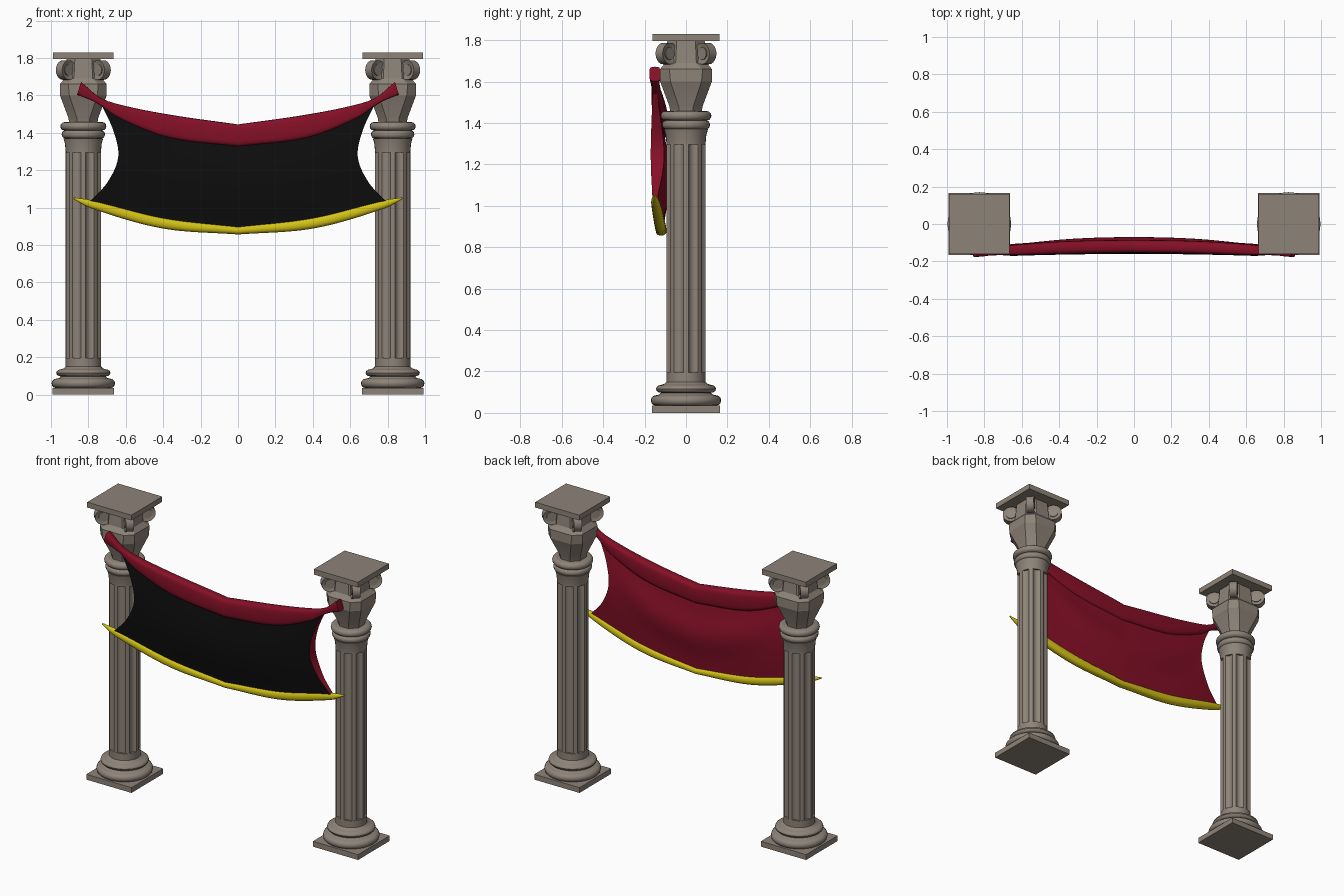
import bpy, bmesh
from math import sin, cos, pi, radians, sqrt
from mathutils import Vector

cube = bpy.data.objects.get("Cube")
if cube:
    bpy.data.objects.remove(cube, do_unlink=True)


def material(name, rgb):
    m = bpy.data.materials.new(name)
    m.use_nodes = True
    m.diffuse_color = (*rgb, 1)
    bsdf = next(n for n in m.node_tree.nodes if n.type == 'BSDF_PRINCIPLED')
    bsdf.inputs["Base Color"].default_value = (*rgb, 1)
    return m


STONE = material("stone", (0.27, 0.23, 0.19))
RED = material("red cloth", (0.24, 0.005, 0.02))
BLACK = material("black cloth", (0.004, 0.004, 0.004))
YELLOW = material("yellow trim", (0.66, 0.54, 0.008))


def loft(name, rings, mats, caps=True, angle=35, rule=None):
    """Skin a list of closed rings that share one point count."""
    bm = bmesh.new()
    rows = [[bm.verts.new(p) for p in ring] for ring in rings]
    n = len(rows[0])
    for a, b in zip(rows, rows[1:]):
        for i in range(n):
            j = (i + 1) % n
            bm.faces.new((a[i], a[j], b[j], b[i]))
    if caps:
        bm.faces.new(rows[0][::-1])
        bm.faces.new(rows[-1])
    bmesh.ops.remove_doubles(bm, verts=bm.verts, dist=1e-5)
    bmesh.ops.recalc_face_normals(bm, faces=bm.faces)
    if rule:
        for f in bm.faces:
            f.material_index = rule(f)
    mesh = bpy.data.meshes.new(name)
    bm.to_mesh(mesh)
    bm.free()
    for m in mats:
        mesh.materials.append(m)
    ob = bpy.data.objects.new(name, mesh)
    bpy.context.collection.objects.link(ob)
    bpy.ops.object.select_all(action='DESELECT')
    ob.select_set(True)
    bpy.context.view_layer.objects.active = ob
    bpy.ops.object.shade_smooth_by_angle(angle=radians(angle))
    return ob


def circle(cx, r, z, n=32):
    return [(cx + r * cos(2 * pi * i / n), r * sin(2 * pi * i / n), z) for i in range(n)]


def octagon(cx, half, flat, z):
    """Square with chamfered corners."""
    pts = [(half, -flat), (half, flat), (flat, half), (-flat, half),
           (-half, flat), (-half, -flat), (-flat, -half), (flat, -half)]
    return [(cx + x, y, z) for x, y in pts]


def square(cx, h, z):
    return [(cx + x, y, z) for x, y in ((h, -h), (h, h), (-h, h), (-h, -h))]


def bead(r, z0, z1, depth=0.025, steps=6):
    """Half-round moulding profile."""
    return [(r - depth + depth * sin(pi * i / steps),
             (z0 + z1) / 2 - (z1 - z0) / 2 * cos(pi * i / steps)) for i in range(steps + 1)]


def fluted(cx, z, n=96):
    ring = []
    for i in range(n):
        a = 2 * pi * i / n
        d = abs((a / (pi / 4)) % 1 - 0.5)          # distance from a flute centre
        r = 0.094 - 0.014 * sqrt(max(0, 1 - (d / 0.28) ** 2))
        ring.append((cx + r * cos(a), r * sin(a), z))
    return ring


BASE = bead(0.17, 0.035, 0.085) + [(0.13, 0.088), (0.12, 0.097)] + \
    bead(0.145, 0.097, 0.135) + [(0.105, 0.14), (0.095, 0.15), (0.095, 0.195)]
NECK = [(0.094, 1.295), (0.098, 1.34), (0.106, 1.37)] + \
    bead(0.116, 1.37, 1.412, 0.018) + bead(0.123, 1.412, 1.457, 0.022)


def column(side, cx):
    def lathe(part, profile):
        loft(f"{side}_{part}", [circle(cx, r, z) for r, z in profile], [STONE])

    loft(f"{side}_plinth", [square(cx, 0.165, z) for z in (0, 0.035)], [STONE])
    lathe("base_mouldings", BASE)
    loft(f"{side}_shaft", [fluted(cx, z) for z in (0.19, 1.3)], [STONE], angle=30)
    lathe("neck_mouldings", NECK)
    # Faceted bell of the capital
    bell = ((0.075, 0.031, 1.45), (0.08, 0.035, 1.48), (0.125, 0.075, 1.6),
            (0.125, 0.08, 1.66), (0.1, 0.05, 1.69), (0.09, 0.045, 1.8))
    loft(f"{side}_capital_bell", [octagon(cx, *s) for s in bell], [STONE], angle=20)
    loft(f"{side}_abacus", [square(cx, 0.161, z) for z in (1.795, 1.83)], [STONE])
    # Corner scrolls
    for k in range(4):
        a = pi / 4 + k * pi / 2
        out, tan = Vector((cos(a), sin(a), 0)), Vector((-sin(a), cos(a), 0))
        mid = Vector((cx, 0, 1.735)) + out * 0.132
        rings = [[mid + tan * t + out * (r * cos(i * pi / 10)) + Vector((0, 0, r * sin(i * pi / 10)))
                  for i in range(20)]
                 for t, r in ((-0.024, 0.03), (-0.018, 0.03), (-0.024, 0.052), (0.024, 0.052),
                              (0.018, 0.03), (0.024, 0.03))]
        loft(f"{side}_scroll_{k + 1}", rings, [STONE])


for side, cx in (("right", -0.827), ("left", 0.827)):
    column(side, cx)


def smooth(points, t):
    """Smooth curve through rows of (t, value, ...)."""
    n = len(points)

    def slope(i, c):
        a, b = points[max(i - 1, 0)], points[min(i + 1, n - 1)]
        return (b[c] - a[c]) / (b[0] - a[0])
    i = max(k for k in range(n - 1) if k == 0 or points[k][0] <= t)
    p, q = points[i], points[i + 1]
    h = q[0] - p[0]
    s = (t - p[0]) / h
    return [(2 * s**3 - 3 * s**2 + 1) * p[c] + (s**3 - 2 * s**2 + s) * h * slope(i, c)
            + (3 * s**2 - 2 * s**3) * q[c] + (s**3 - s**2) * h * slope(i + 1, c)
            for c in range(1, len(p))]


# Rows: distance from the middle, height, half height, half depth
TOP = [(0, 1.385, 0.059, 0.034), (0.36, 1.433, 0.062, 0.034), (0.63, 1.513, 0.036, 0.028),
       (0.75, 1.575, 0.017, 0.02), (0.85, 1.637, 0.036, 0.027)]
HEM = [(0, 0.877, 0.021, 0.026), (0.4, 0.917, 0.029, 0.026),
       (0.78, 1.017, 0.022, 0.02), (0.885, 1.052, 0.003, 0.004)]
# Half width of the cloth by height fraction
WIDTH = [(0, 0.8), (0.25, 0.7), (0.55, 0.64), (0.8, 0.67), (1, 0.74)]


def mid_y(x):
    return -0.12 - 0.03 * min(1, abs(x) / 0.8) ** 2


def tube(name, path, mat, power, steps=48, n=20):
    end, rings = path[-1][0], []
    for s in range(steps + 1):
        x = end * (2 * s / steps - 1)
        z, h, d = smooth(path, abs(x))
        e = 0.01
        dz = smooth(path, min(abs(x + e), end))[0] - smooth(path, min(abs(x - e), end))[0]
        nrm = Vector((-dz, 0, 2 * e)).normalized()
        ring = []
        for i in range(n):
            c, v = cos(2 * pi * i / n), sin(2 * pi * i / n)
            c, v = (abs(w) ** power * (1 if w > 0 else -1) for w in (c, v))
            ring.append(Vector((x, mid_y(x) + d * c, z)) + nrm * h * v)
        rings.append(ring)
    loft(name, rings, [mat], angle=60)


tube("top_roll", TOP, RED, 0.55)
tube("bottom_trim", HEM, YELLOW, 0.9)


def cloth_point(u, v, face):
    """face: -1 front, 1 back, 0 the middle of the side edge."""
    x = u * smooth(WIDTH, v)[0]
    lo, hi = smooth(HEM, abs(x))[0], smooth(TOP, abs(x))[0]
    belly = sin(pi * v) ** 1.4
    y = mid_y(u * 0.8)
    if face < 0:
        y -= 0.012 + belly * 0.028 * (1 - 0.7 * u * u)
    else:
        swag = 0.006 * sin(3 * pi * (v + 0.35 * (1 - u * u))) * belly * (1 - u**4)
        y += face * (0.012 + 0.032 * belly + swag)
    return (x, y, lo + (hi - lo) * v)


# Hanging cloth: black front, red back and side edges
ROWS, COLS = 24, 48
rings = []
for s in range(-1, COLS + 2):
    u = max(-1, min(1, 2 * s / COLS - 1))
    edge = s < 0 or s > COLS
    rings.append([cloth_point(u, i / ROWS, 0 if edge else -1) for i in range(ROWS + 1)] +
                 [cloth_point(u, i / ROWS, 0 if edge else 1) for i in range(ROWS, -1, -1)])
loft("hanging_cloth", rings, [RED, BLACK], caps=False, angle=50,
     rule=lambda f: int(f.normal.y < -0.5))
